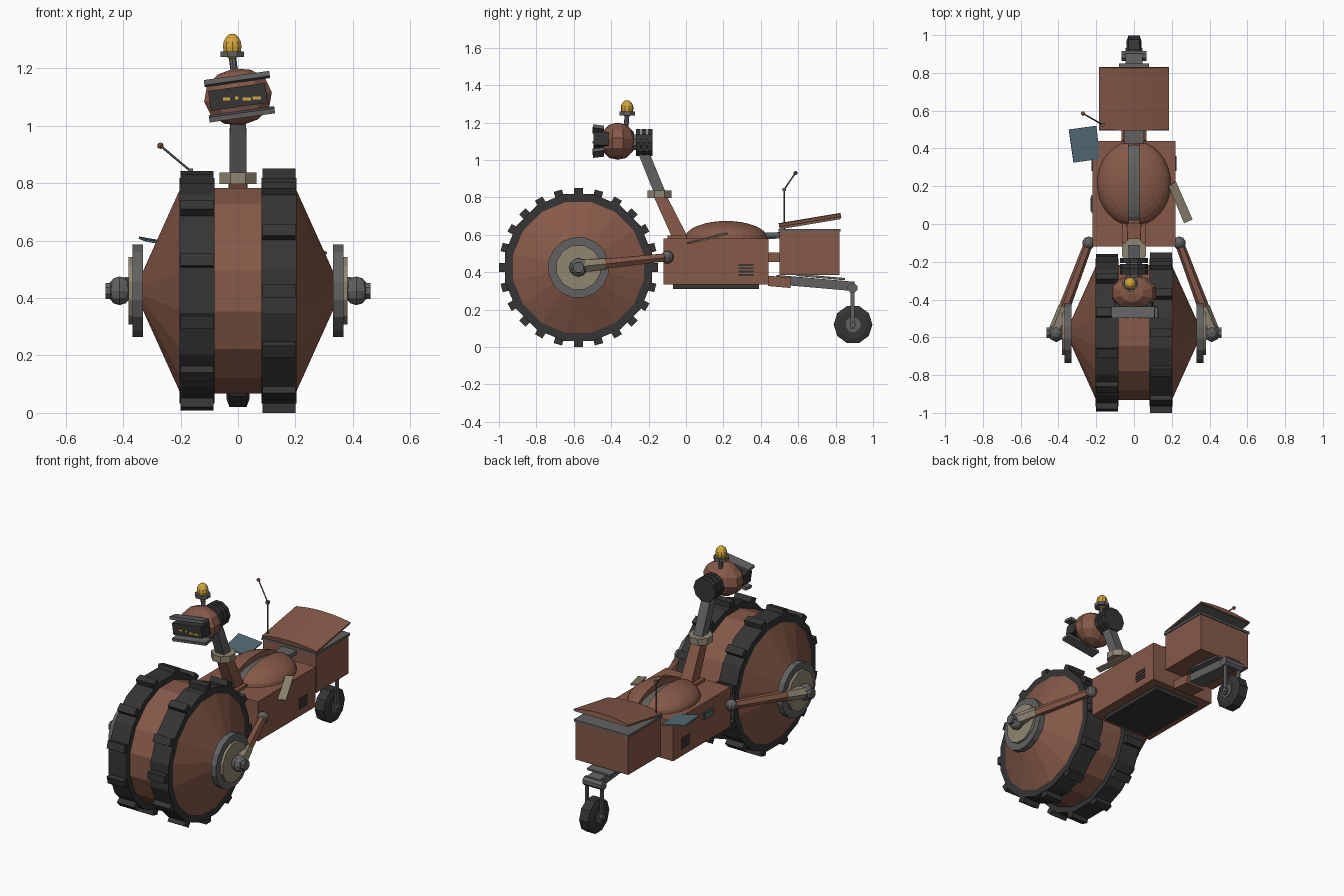
import bpy, bmesh, math
from mathutils import Vector, Matrix

if "Cube" in bpy.data.objects:
    bpy.data.objects.remove(bpy.data.objects["Cube"], do_unlink=True)


def material(name, rgb):
    m = bpy.data.materials.new(name)
    m.use_nodes = True
    m.diffuse_color = (*rgb, 1)
    m.node_tree.nodes["Principled BSDF"].inputs["Base Color"].default_value = (*rgb, 1)
    return m


BROWN = material("rust brown", (0.24, 0.10, 0.065))
BLACK = material("rubber black", (0.035, 0.035, 0.035))
GREY = material("steel grey", (0.12, 0.12, 0.12))
CREAM = material("worn cream", (0.28, 0.24, 0.165))
YELLOW = material("lamp yellow", (0.65, 0.38, 0.04))
BLUE = material("faded blue", (0.09, 0.15, 0.19))


def finish(bm, name, mat, smooth=False):
    bmesh.ops.recalc_face_normals(bm, faces=bm.faces)
    me = bpy.data.meshes.new(name)
    bm.to_mesh(me)
    bm.free()
    me.materials.append(mat)
    ob = bpy.data.objects.new(name, me)
    bpy.context.collection.objects.link(ob)
    if smooth:
        for p in me.polygons:
            p.use_smooth = True
    return ob


def box(name, mat, center, size, rot=None):
    bm = bmesh.new()
    m = Matrix.Translation(center) @ (rot or Matrix()) @ Matrix.Diagonal((*size, 1))
    bmesh.ops.create_cube(bm, size=1, matrix=m)
    return finish(bm, name, mat)


def rod(name, mat, a, b, r1, r2=None, n=8, spin=0.5):
    a, b = Vector(a), Vector(b)
    d = b - a
    m = (Matrix.Translation((a + b) / 2) @ d.to_track_quat("Z", "Y").to_matrix().to_4x4()
         @ Matrix.Rotation(spin * math.tau / n, 4, "Z"))
    bm = bmesh.new()
    bmesh.ops.create_cone(bm, cap_ends=True, segments=n, radius1=r1,
                          radius2=r1 if r2 is None else r2, depth=d.length, matrix=m)
    return finish(bm, name, mat)


def ball(name, mat, center, radii, u=10, v=7, rot=None, cuts=(), smooth=False):
    """Ellipsoid; each cut (point, normal) keeps the side the normal points to."""
    bm = bmesh.new()
    m = Matrix.Translation(center) @ (rot or Matrix()) @ Matrix.Diagonal((*radii, 1))
    bmesh.ops.create_uvsphere(bm, u_segments=u, v_segments=v, radius=1, matrix=m)
    for point, normal in cuts:
        bmesh.ops.bisect_plane(bm, geom=bm.verts[:] + bm.edges[:] + bm.faces[:],
                               plane_co=point, plane_no=normal, clear_inner=True)
        bmesh.ops.holes_fill(bm, edges=[e for e in bm.edges if e.is_boundary])
    return finish(bm, name, mat, smooth)


def lathe_x(name, mat, center, profile, n, closed=False):
    """Revolve (x, radius) points about the x axis."""
    bm = bmesh.new()
    rings = []
    for x, r in profile:
        rings.append([bm.verts.new((center[0] + x,
                                    center[1] + r * math.sin((i + 0.5) * math.tau / n),
                                    center[2] + r * math.cos((i + 0.5) * math.tau / n)))
                      for i in range(n)])
    pairs = list(zip(rings, rings[1:]))
    if closed:
        pairs.append((rings[-1], rings[0]))
    for p, q in pairs:
        for i in range(n):
            j = (i + 1) % n
            bm.faces.new((p[i], p[j], q[j], q[i]))
    if not closed:
        bm.faces.new(rings[0])
        bm.faces.new(rings[-1])
    return finish(bm, name, mat)


def plate(name, mat, corners, thick=0.008):
    bm = bmesh.new()
    bm.faces.new([bm.verts.new(c) for c in corners])
    ob = finish(bm, name, mat)
    mod = ob.modifiers.new("thickness", "SOLIDIFY")
    mod.thickness = thick
    mod.offset = 0
    return ob


# Great front wheel: double-cone drum, two tyres, alternating treads
HUB = Vector((0, -0.575, 0.425))
lathe_x("wheel_drum", BROWN, HUB,
        [(-0.335, 0.06), (-0.2, 0.365), (0.2, 0.365), (0.335, 0.06)], 16)
for s, side, phase in ((1, "left", 0), (-1, "right", 0.5)):
    cx = s * 0.143
    lathe_x(side + "_tyre", BLACK, HUB + Vector((cx, 0, 0)),
            [(-0.061, 0.34), (-0.061, 0.4), (0.061, 0.4), (0.061, 0.355)], 16, True)
    for i in range(12):
        turn = Matrix.Rotation((i + phase) * math.tau / 12, 4, "X")
        pos = HUB + Vector((cx, 0, 0)) + turn @ Vector((0, 0, 0.402))
        box(side + "_tread", BLACK, pos, (0.116, 0.046, 0.046), turn)

    # Hub discs, knuckle and steering arm
    def on_axle(x):
        return HUB + Vector((s * x, 0, 0))
    rod(side + "_hub_disc", GREY, on_axle(0.33), on_axle(0.367), 0.164, n=16)
    rod(side + "_hub_cap", CREAM, on_axle(0.345), on_axle(0.382), 0.122, n=12)
    rod(side + "_axle", GREY, on_axle(0.36), on_axle(0.462), 0.03, n=8)
    ball(side + "_axle_ball", GREY, on_axle(0.412), (0.043, 0.05, 0.05), 8, 6)
    pivot = Vector((s * 0.24, -0.1, 0.48))
    end = Vector((s * 0.412, -0.56, 0.432))
    ball(side + "_arm_pivot", GREY, pivot, (0.034,) * 3, 10, 8)
    rod(side + "_arm", BROWN, pivot, pivot.lerp(end, 0.78), 0.024, 0.031, 6)
    rod(side + "_arm_tip", CREAM, pivot.lerp(end, 0.74), end, 0.034, 0.038, 6)

    # Side vent on the body
    for k in range(4):
        box(side + "_vent_slat", BLACK, (s * 0.221, 0.32, 0.385 + 0.018 * k),
            (0.006, 0.08, 0.01))

# Body
box("body", BROWN, (0, 0.16, 0.457), (0.44, 0.56, 0.245))
box("belly_plate", BLACK, (0, 0.16, 0.323), (0.32, 0.46, 0.026))
box("body_window_frame", GREY, (-0.223, 0.105, 0.5), (0.01, 0.09, 0.045))
box("body_window", BLUE, (-0.227, 0.105, 0.5), (0.008, 0.07, 0.028))

# Split dome with a recessed spine
BASE = Vector((0, 0.215, 0.58))
UP = (BASE, (0, 0, 1))
for s, side in ((1, "left"), (-1, "right")):
    ball(side + "_dome", BROWN, BASE, (0.195, 0.225, 0.095), 32, 16,
         cuts=(UP, ((s * 0.03, 0, 0), (s, 0, 0))))
ball("dome_spine", GREY, BASE, (0.19, 0.205, 0.06), 24, 12,
     cuts=(UP, ((0.03, 0, 0), (-1, 0, 0)), ((-0.03, 0, 0), (1, 0, 0))))

# Loose side flaps
plate("cream_flap", CREAM, ((0.183, 0.2, 0.605), (0.222, 0.225, 0.605),
                            (0.31, 0.025, 0.555), (0.265, 0.005, 0.555)))
plate("blue_flap", BLUE, ((-0.345, 0.5, 0.61), (-0.2, 0.52, 0.585),
                          (-0.18, 0.345, 0.575), (-0.32, 0.325, 0.6)))

# Neck
rod("lower_neck", BROWN, (0, -0.025, 0.57), (0, -0.14, 0.81), 0.055, 0.045, 4)
box("neck_foot", BROWN, (0, -0.04, 0.587), (0.12, 0.12, 0.02))
rod("neck_collar", CREAM, (0, -0.142, 0.797), (0, -0.142, 0.837), 0.07, n=8)
rod("upper_neck", GREY, (0, -0.13, 0.8), (0, -0.235, 1.06), 0.042, 0.04, 4)

# Head, tilted to one side
ROLL = Matrix.Rotation(math.radians(-8), 4, "Y")
HEAD = Vector((0, -0.365, 1.1))


def on_head(x, y, z):
    return HEAD + ROLL @ Vector((x, y, z))


ball("head", BROWN, HEAD, (0.125, 0.098, 0.1), 10, 6, rot=ROLL)
box("face_block", BLACK, on_head(0, -0.09, 0), (0.2, 0.08, 0.07), ROLL)
for sign, name in ((1, "brow_bar"), (-1, "chin_bar")):
    tilt = ROLL @ Matrix.Rotation(sign * -0.12, 4, "X")
    box(name, GREY, on_head(0.005, -0.103, sign * 0.062), (0.23, 0.06, 0.018), tilt)
for k, w in enumerate((0.025, 0.012, 0.03, 0.03)):
    box("eye_light", YELLOW, (-0.04 + 0.035 * k, -0.496, 1.093 + 0.003 * (k % 2)),
        (w, 0.008, 0.01))
rod("head_link", GREY, (0, -0.3, 1.095), (0, -0.2, 1.095), 0.045, n=8)
for k in range(3):
    y = -0.268 + 0.031 * k
    rod("head_drum", BLACK, (0, y, 1.093), (0, y + 0.026, 1.093), 0.075, n=10)

# Beacon
rod("beacon_stem", GREY, (-0.012, -0.32, 1.18), (-0.02, -0.315, 1.245), 0.013)
rod("beacon_base", GREY, (-0.02, -0.315, 1.238), (-0.02, -0.315, 1.258), 0.045)
ball("beacon_lamp", YELLOW, (-0.02, -0.315, 1.275), (0.034, 0.034, 0.045), 10, 8)

# Rear trunk with a raised arched lid
box("trunk", BROWN, (0, 0.66, 0.502), (0.36, 0.32, 0.235))
box("trunk_rim", GREY, (0, 0.66, 0.625), (0.372, 0.332, 0.014))
OPEN = Matrix.Translation((0, 0.5, 0.634)) @ Matrix.Rotation(math.radians(9.5), 4, "X")
bm = bmesh.new()
arch = [(0.185 * k / 3, 0.008 + 0.02 * (1 - (k / 3) ** 2)) for k in range(-3, 4)]
front = [bm.verts.new((x, 0, z)) for x, z in [(-0.185, 0)] + arch + [(0.185, 0)]]
slab = bmesh.ops.extrude_face_region(bm, geom=[bm.faces.new(front)])["geom"]
bmesh.ops.translate(bm, vec=(0, 0.335, 0),
                    verts=[v for v in slab if isinstance(v, bmesh.types.BMVert)])
bm.transform(OPEN)
finish(bm, "trunk_lid", BROWN)
box("lid_lining", GREY, OPEN @ Vector((0, 0.165, -0.002)), (0.365, 0.33, 0.006),
    OPEN.to_3x3().to_4x4())
box("trunk_link", GREY, (0, 0.47, 0.6), (0.1, 0.09, 0.025))
box("trunk_neck", BROWN, (0, 0.47, 0.48), (0.11, 0.1, 0.05))

# Antenna
TIP = (-0.27, 0.585, 0.93)
rod("antenna_post", GREY, (-0.165, 0.525, 0.62), (-0.165, 0.525, 0.845), 0.005, n=6)
box("antenna_joint", GREY, (-0.165, 0.525, 0.842), (0.018, 0.018, 0.018))
rod("antenna_whip", GREY, (-0.165, 0.525, 0.842), TIP, 0.004, n=6)
ball("antenna_knob", BROWN, TIP, (0.011, 0.011, 0.011), 8, 6)

# Tail boom and rear wheel
SLOPE = Matrix.Rotation(math.radians(-5), 4, "X")
box("boom_mount", BROWN, (0, 0.5, 0.348), (0.13, 0.12, 0.055), SLOPE)
box("boom", GREY, (0, 0.69, 0.342), (0.09, 0.42, 0.05), SLOPE)
box("boom_plate", GREY, (0, 0.72, 0.374), (0.16, 0.26, 0.012), SLOPE)
rod("fork_head", GREY, (-0.065, 0.89, 0.315), (0.065, 0.89, 0.315), 0.028)
for s, side in ((1, "left"), (-1, "right")):
    box(side + "_fork_leg", GREY, (s * 0.05, 0.89, 0.205), (0.012, 0.022, 0.22))
REAR = Vector((0, 0.893, 0.12))
lathe_x("rear_tyre", BLACK, REAR,
        [(-0.04, 0.075), (-0.03, 0.104), (0.03, 0.104), (0.04, 0.075)], 10)
rod("rear_hub", GREY, REAR - Vector((0.044, 0, 0)), REAR + Vector((0.044, 0, 0)), 0.042)
rod("rear_axle", GREY, REAR - Vector((0.065, 0, 0)), REAR + Vector((0.065, 0, 0)), 0.016)
